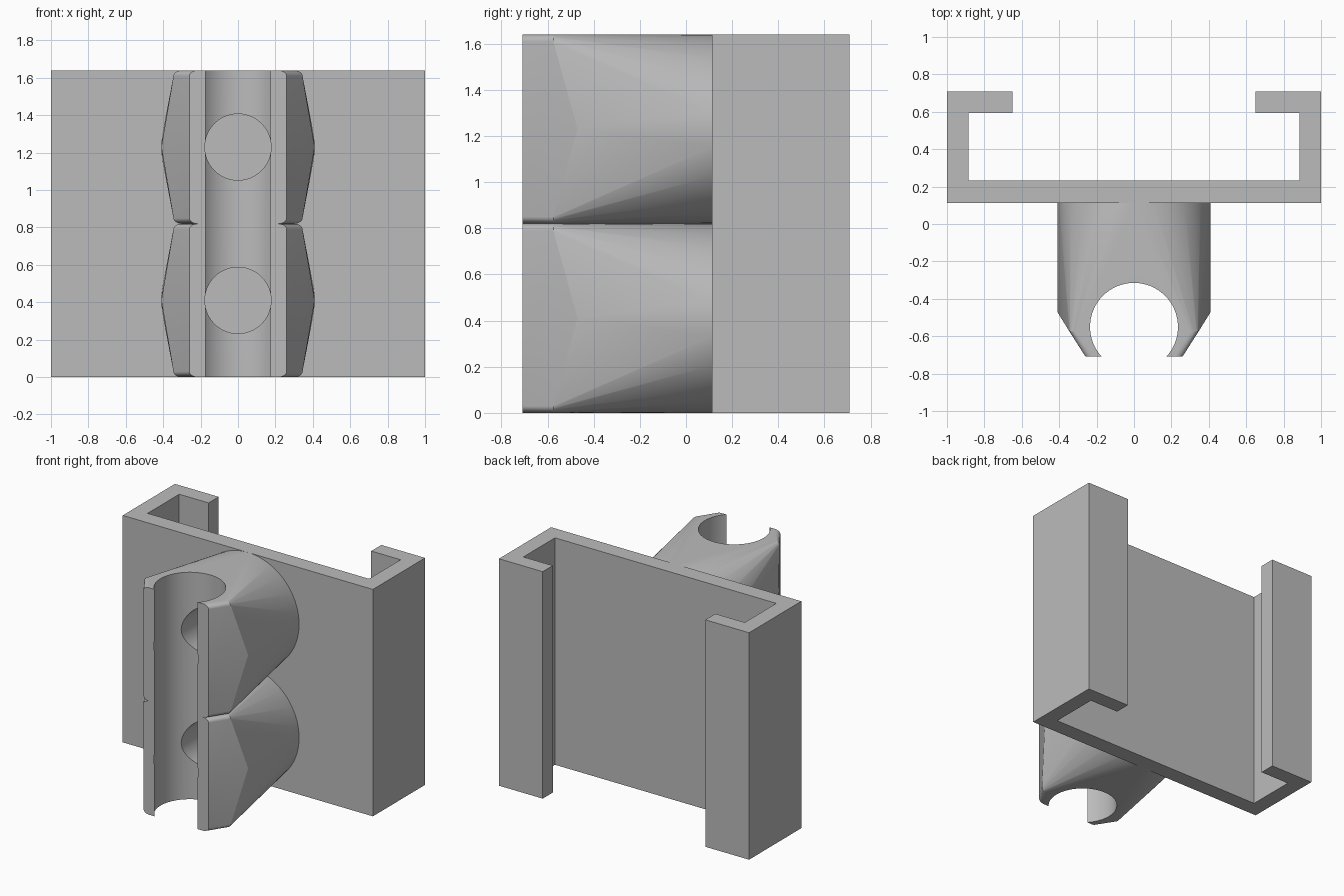
import bpy, bmesh, math
from mathutils import Matrix, Vector

cube = bpy.data.objects.get("Cube")
if cube:
    bpy.data.objects.remove(cube, do_unlink=True)

HEIGHT = 1.64
R = HEIGHT / 4            # clip half height and base disc radius
PLATE_Y = 0.112           # front face of the channel
FRONT_Y = -0.708

grey = bpy.data.materials.new("plain grey")
grey.use_nodes = True
colour = (0.5, 0.5, 0.5, 1)
grey.diffuse_color = colour
grey.node_tree.nodes["Principled BSDF"].inputs["Base Color"].default_value = colour


def make_object(name, bm):
    bmesh.ops.recalc_face_normals(bm, faces=bm.faces)
    mesh = bpy.data.meshes.new(name)
    bm.to_mesh(mesh)
    bm.free()
    mesh.materials.append(grey)
    obj = bpy.data.objects.new(name, mesh)
    bpy.context.collection.objects.link(obj)
    return obj


def activate(obj):
    bpy.ops.object.select_all(action='DESELECT')
    obj.select_set(True)
    bpy.context.view_layer.objects.active = obj


def cylinder(name, radius, depth, matrix):
    bm = bmesh.new()
    bmesh.ops.create_cone(bm, cap_ends=True, segments=96, radius1=radius,
                          radius2=radius, depth=depth, matrix=matrix)
    return make_object(name, bm)


def cut(obj, cutter):
    mod = obj.modifiers.new("cut", 'BOOLEAN')
    mod.operation = 'DIFFERENCE'
    mod.solver = 'EXACT'
    mod.object = cutter
    activate(obj)
    bpy.ops.object.modifier_apply(modifier=mod.name)
    bpy.data.objects.remove(cutter, do_unlink=True)


# Channel with inward lips: half profile mirrored, then extruded upward
half = [(1, PLATE_Y), (1, 0.708), (0.65, 0.708), (0.65, 0.593),
        (0.885, 0.593), (0.885, 0.232)]
profile = half + [(-x, y) for x, y in reversed(half)]
bm = bmesh.new()
face = bm.faces.new([bm.verts.new((x, y, 0)) for x, y in profile])
ext = bmesh.ops.extrude_face_region(bm, geom=[face])
bmesh.ops.translate(bm, vec=(0, 0, HEIGHT),
                    verts=[v for v in ext["geom"] if isinstance(v, bmesh.types.BMVert)])
make_object("channel", bm)


def clip_points():
    """Base disc, side points and rounded front outline of one clip."""
    for i in range(96):
        a = math.tau * i / 96
        yield Vector((R * math.cos(a), PLATE_Y, R * math.sin(a)))
    round_z = 0.03
    for sx in (-1, 1):
        yield Vector((sx * R, -0.47, 0))
        for x, y in ((0.345, -0.575), (0.26, FRONT_Y)):
            for sz in (-1, 1):
                for k in range(7):
                    a = math.pi / 2 * k / 6
                    yield Vector((sx * (x - 0.045 * (1 - math.cos(a))), y,
                                  sz * (R - round_z * (1 - math.sin(a)))))


# Two stacked clips, each with a vertical bore and a screw hole
for name, z in (("lower_clip", R), ("upper_clip", 3 * R)):
    bm = bmesh.new()
    for p in clip_points():
        bm.verts.new(p + Vector((0, 0, z)))
    hull = bmesh.ops.convex_hull(bm, input=bm.verts)
    loose = [v for v in bm.verts if not v.link_faces]
    bmesh.ops.delete(bm, geom=loose, context='VERTS')
    bmesh.ops.dissolve_limit(bm, angle_limit=0.002, verts=bm.verts, edges=bm.edges)
    clip = make_object(name, bm)
    cut(clip, cylinder("bore_cutter", 0.235, 2, Matrix.Translation((0, -0.55, z))))
    cut(clip, cylinder("hole_cutter", 0.177, 1.2,
                       Matrix.Translation((0, -0.3, z)) @ Matrix.Rotation(math.pi / 2, 4, 'X')))
    activate(clip)
    bpy.ops.object.shade_smooth_by_angle(angle=math.radians(20))
